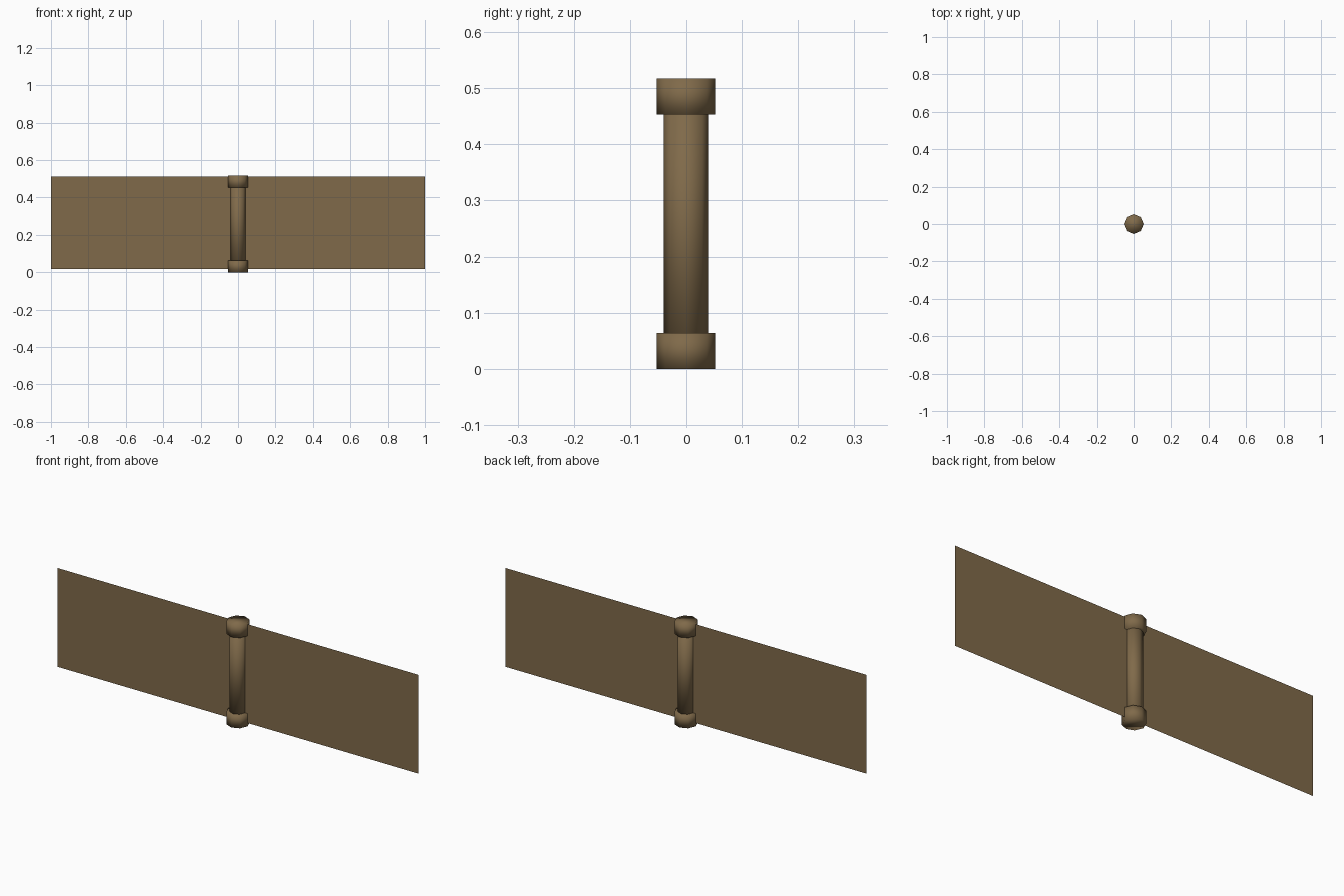
import bpy, math

if "Cube" in bpy.data.objects:
    bpy.data.objects.remove(bpy.data.objects["Cube"])

brown = bpy.data.materials.new("brown wood")
brown.diffuse_color = (0.215, 0.144, 0.068, 1)
brown.use_nodes = True
brown.node_tree.nodes["Principled BSDF"].inputs["Base Color"].default_value = brown.diffuse_color


def post_part(name, radius, z0, z1):
    # eight-sided, fully smooth closed cylinder with corners on the axes
    bpy.ops.mesh.primitive_cylinder_add(vertices=8, radius=radius, depth=z1 - z0,
                                        location=(0, 0, (z0 + z1) / 2))
    ob = bpy.context.object
    ob.name = name
    bpy.ops.object.shade_smooth()
    ob.data.materials.append(brown)


# post with a collar at each end
post_part("post", 0.04, 0.03, 0.487)
post_part("bottom_collar", 0.053, 0.0, 0.064)
post_part("top_collar", 0.053, 0.453, 0.517)

# single thin sheet through the post
bpy.ops.mesh.primitive_plane_add(size=1, location=(0, 0, 0.264),
                                 rotation=(math.pi / 2, 0, 0))
panel = bpy.context.object
panel.name = "panel"
panel.scale = (2, 0.495, 1)
panel.data.materials.append(brown)
